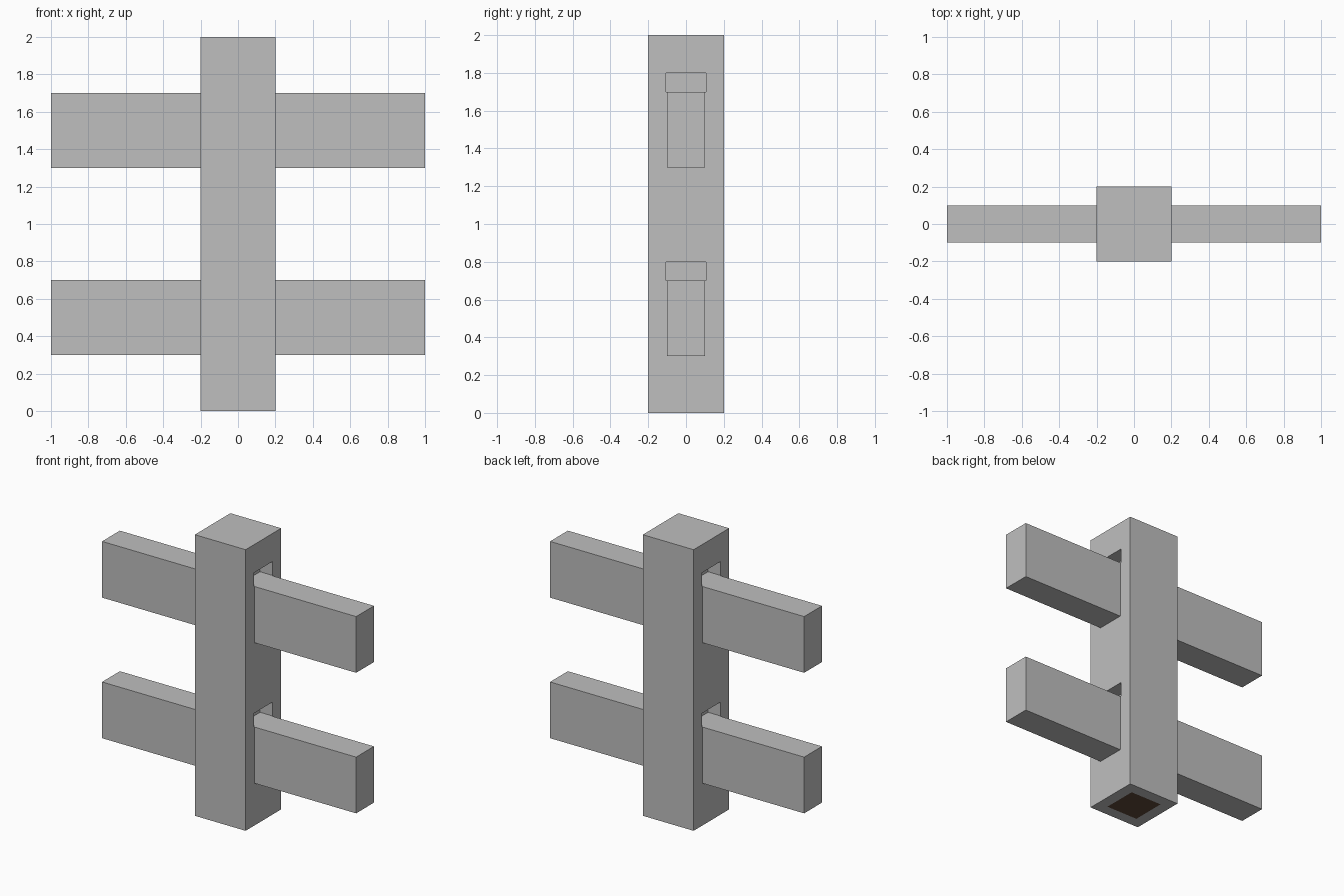
import bpy
import bmesh
from mathutils import Matrix

cube = bpy.data.objects.get("Cube")
if cube:
    bpy.data.objects.remove(cube, do_unlink=True)


def make_material(name, rgb):
    mat = bpy.data.materials.new(name)
    mat.use_nodes = True
    mat.diffuse_color = (*rgb, 1)
    mat.node_tree.nodes["Principled BSDF"].inputs["Base Color"].default_value = (*rgb, 1)
    return mat


grey = make_material("light grey", (0.52, 0.52, 0.52))
brown = make_material("dark brown", (0.11, 0.065, 0.04))


def box_bmesh(size, centre):
    bm = bmesh.new()
    bmesh.ops.create_cube(bm, size=1, matrix=Matrix.Translation(centre) @ Matrix.Diagonal((*size, 1)))
    return bm


def add_object(name, bm, *materials):
    mesh = bpy.data.meshes.new(name)
    bm.to_mesh(mesh)
    bm.free()
    for mat in materials:
        mesh.materials.append(mat)
    obj = bpy.data.objects.new(name, mesh)
    bpy.context.collection.objects.link(obj)
    return obj


RAIL_TOPS = (0.7, 1.7)
POCKET_HEIGHT, POCKET_HALF_WIDTH, POCKET_DEPTH = 0.1, 0.105, 0.1

# Post, with a brown square inset in its underside
post = box_bmesh((0.4, 0.4, 2), (0, 0, 1))
post.faces.ensure_lookup_table()
bottom = [f for f in post.faces if f.normal.z < -0.9]
bmesh.ops.inset_individual(post, faces=bottom, thickness=0.11)
bottom[0].material_index = 1

# Cut the two side faces along the pocket outlines
cuts = [((0, y, 0), (0, 1, 0)) for y in (-POCKET_HALF_WIDTH, POCKET_HALF_WIDTH)]
cuts += [((0, 0, top + h), (0, 0, 1)) for top in RAIL_TOPS for h in (0, POCKET_HEIGHT)]
for co, normal in cuts:
    sides = [f for f in post.faces if abs(f.normal.x) > 0.9]
    edges = {e for f in sides for e in f.edges}
    verts = {v for f in sides for v in f.verts}
    bmesh.ops.bisect_plane(post, geom=sides + list(edges) + list(verts),
                           plane_co=co, plane_no=normal, dist=1e-5)
    post.normal_update()

# Sink a shallow pocket above each rail
pockets = []
for f in post.faces:
    c = f.calc_center_median()
    if abs(f.normal.x) > 0.9 and abs(c.y) < POCKET_HALF_WIDTH:
        if any(top < c.z < top + POCKET_HEIGHT for top in RAIL_TOPS):
            pockets.append(f)
bmesh.ops.inset_individual(post, faces=pockets, thickness=0, depth=-POCKET_DEPTH)
bmesh.ops.dissolve_limit(post, angle_limit=0.01, verts=post.verts[:], edges=post.edges[:],
                         delimit={'MATERIAL'})
bmesh.ops.recalc_face_normals(post, faces=post.faces[:])
add_object("post", post, grey, brown)

# Rails, tenoned into both sides of the post
for level, top in zip(("lower", "upper"), RAIL_TOPS):
    for side, sign in (("left", 1), ("right", -1)):
        rail = box_bmesh((0.9, 0.2, 0.4), (sign * 0.55, 0, top - 0.2))
        add_object(f"{level}_{side}_rail", rail, grey)
